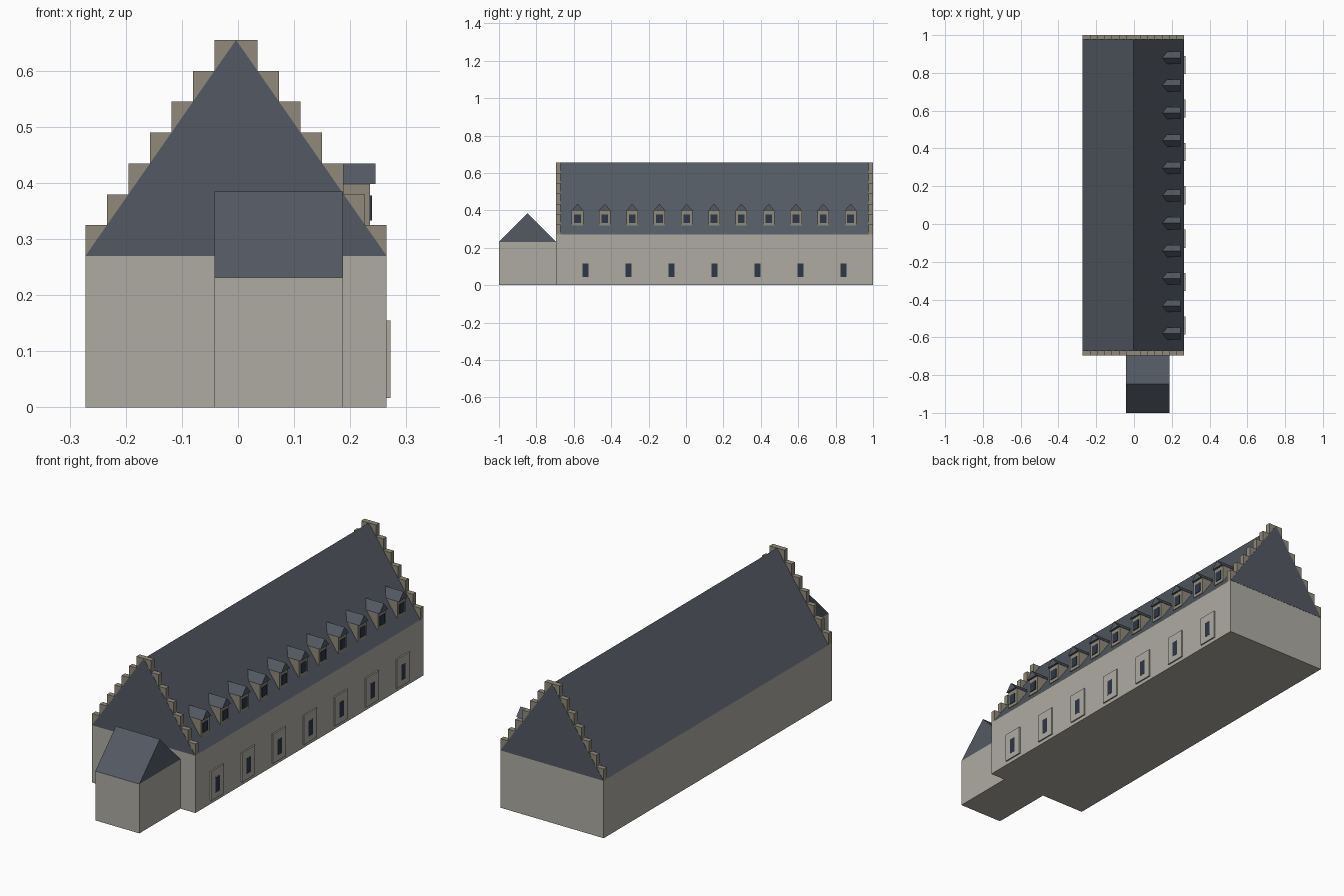
import bpy

if "Cube" in bpy.data.objects:
    bpy.data.objects.remove(bpy.data.objects["Cube"])


def material(name, rgb):
    m = bpy.data.materials.new(name)
    m.diffuse_color = (*rgb, 1)
    m.use_nodes = True
    m.node_tree.nodes["Principled BSDF"].inputs["Base Color"].default_value = m.diffuse_color
    return m


WALL = material("pale plaster", (0.43, 0.41, 0.37))
STONE = material("tan stone", (0.28, 0.255, 0.195))
SLATE = material("slate roof", (0.088, 0.102, 0.125))
GLASS = material("dark glass", (0.026, 0.038, 0.065))


def prism(name, profile, axis, lo, hi, mat):
    """Extrude a closed 2D profile along 'x' (profile = y,z) or 'y' (profile = x,z)."""
    def place(p, t):
        return (t, p[0], p[1]) if axis == 'x' else (p[0], t, p[1])
    n = len(profile)
    verts = [place(p, lo) for p in profile] + [place(p, hi) for p in profile]
    faces = [tuple(range(n)), tuple(range(2 * n - 1, n - 1, -1))]
    faces += [(i, n + i, n + (i + 1) % n, (i + 1) % n) for i in range(n)]
    if axis == 'x':
        faces = [f[::-1] for f in faces]
    mesh = bpy.data.meshes.new(name)
    mesh.from_pydata(verts, [], faces)
    mesh.materials.append(mat)
    ob = bpy.data.objects.new(name, mesh)
    bpy.context.collection.objects.link(ob)
    return ob


def box(name, x0, x1, y0, y1, z0, z1, mat):
    return prism(name, [(x0, z0), (x1, z0), (x1, z1), (x0, z1)], 'y', y0, y1, mat)


# Main hall
CX, HALF = -0.0035, 0.2685
Y0, Y1 = -0.695, 1.0
EAVE, RIDGE = 0.27, 0.655
box("hall_walls", CX - HALF, CX + HALF, Y0, Y1, 0, EAVE, WALL)
prism("hall_roof", [(CX - HALF, EAVE), (CX + HALF, EAVE), (CX, RIDGE)],
      'y', Y0 - 0.001, Y1 + 0.001, SLATE)

# Stepped gables: one stair outline, mirrored about the ridge
STEPS = 7
rise = (RIDGE - EAVE) / STEPS
right = []
for i in range(STEPS):
    w = HALF - i * HALF / STEPS
    right += [(w, EAVE + i * rise), (w, EAVE + (i + 1) * rise)]
outline = [(CX + w, z) for w, z in right] + [(CX - w, z) for w, z in reversed(right)]
prism("front_stepped_gable", outline, 'y', Y0, Y0 + 0.024, STONE)
prism("back_stepped_gable", outline, 'y', Y1 - 0.024, Y1, STONE)

# Porch at the front
box("porch_walls", -0.042, 0.187, -1.0, Y0, 0, 0.232, WALL)
prism("porch_roof", [(-1.0, 0.232), (Y0, 0.232), ((Y0 - 1.0) / 2, 0.385)],
      'x', -0.042, 0.187, SLATE)

# Dormers along the right roof slope
for i in range(11):
    y = -0.58 + i * 0.146
    box(f"dormer_wall_{i}", 0.16, 0.235, y - 0.031, y + 0.031, 0.318, 0.398, STONE)
    prism(f"dormer_roof_{i}", [(y - 0.032, 0.398), (y + 0.032, 0.398), (y, 0.435)],
          'x', 0.146, 0.245, SLATE)
    box(f"dormer_window_{i}", 0.233, 0.2385, y - 0.018, y + 0.018, 0.333, 0.378, GLASS)

# Ground floor window panels on the right wall
for i in range(7):
    y = -0.538 + i * 0.23
    box(f"window_panel_{i}", 0.263, 0.2715, y - 0.048, y + 0.048, 0.017, 0.155, WALL)
    box(f"window_slit_{i}", 0.266, 0.272, y - 0.016, y + 0.016, 0.043, 0.116, GLASS)
